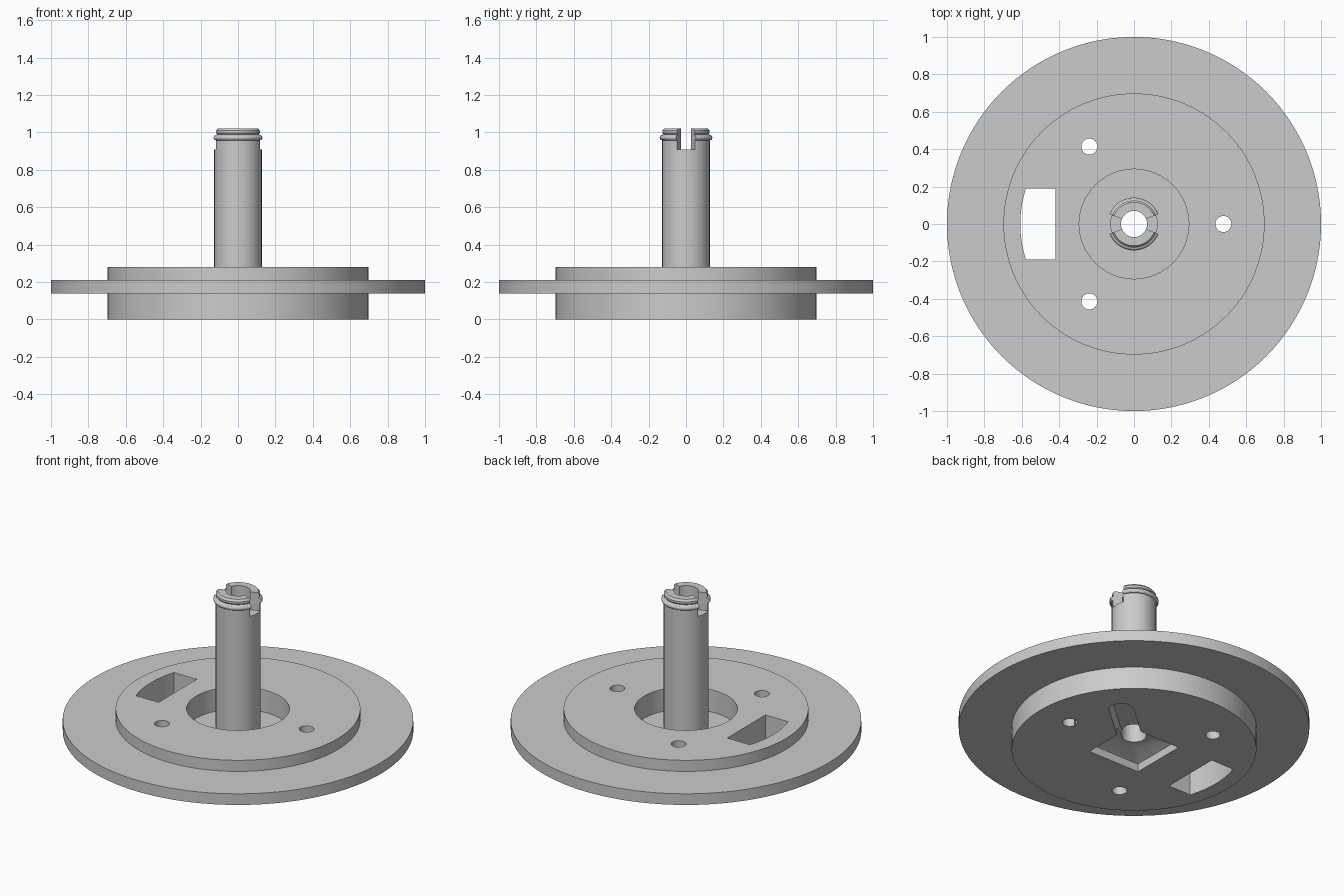
import bpy, bmesh
from math import sin, cos, pi, radians, sqrt

cube = bpy.data.objects.get("Cube")
if cube:
    bpy.data.objects.remove(cube, do_unlink=True)

grey = bpy.data.materials.new("plain grey")
grey.use_nodes = True
colour = (0.6, 0.6, 0.6, 1)
grey.diffuse_color = colour
grey.node_tree.nodes["Principled BSDF"].inputs["Base Color"].default_value = colour


def arc(radius, start, end, steps, cx=0, cy=0):
    angles = [radians(start + (end - start) * i / steps) for i in range(steps + 1)]
    return [(cx + radius * cos(a), cy + radius * sin(a)) for a in angles]


def circle(radius, n=128, cx=0, cy=0):
    return arc(radius, 0, 360, n, cx, cy)[:-1]


def square(half):
    return [(half, -half), (half, half), (-half, half), (-half, -half)]


def loft(name, sections, closed=False):
    """Join stacked (outline, height) sections; cap the ends unless closed."""
    bm = bmesh.new()
    rings = [[bm.verts.new((x, y, z)) for x, y in pts] for pts, z in sections]
    pairs = list(zip(rings, rings[1:]))
    if closed:
        pairs.append((rings[-1], rings[0]))
    else:
        bm.faces.new(rings[0])
        bm.faces.new(rings[-1])
    for low, high in pairs:
        n = len(low)
        for i in range(n):
            j = (i + 1) % n
            bm.faces.new((low[i], low[j], high[j], high[i]))
    bmesh.ops.recalc_face_normals(bm, faces=bm.faces)
    mesh = bpy.data.meshes.new(name)
    bm.to_mesh(mesh)
    bm.free()
    mesh.materials.append(grey)
    ob = bpy.data.objects.new(name, mesh)
    bpy.context.collection.objects.link(ob)
    return ob


def turned(name, profile, n=128):
    return loft(name, [(circle(r, n), z) for r, z in profile], closed=True)


def cut(target, outline, bottom, top):
    carve(target, loft("cutter", [(outline, bottom), (outline, top)]))


def carve(target, cutter):
    cutter.hide_render = True
    mod = target.modifiers.new("cut", 'BOOLEAN')
    mod.operation = 'DIFFERENCE'
    mod.solver = 'EXACT'
    mod.object = cutter
    select(target)
    bpy.ops.object.modifier_apply(modifier=mod.name)
    bpy.data.objects.remove(cutter, do_unlink=True)


def select(ob):
    bpy.ops.object.select_all(action='DESELECT')
    ob.select_set(True)
    bpy.context.view_layer.objects.active = ob


BORE = 0.07
FLOOR = 0.14

# Flanged hub with a round recess on top
hub = turned("flanged_hub", [
    (BORE, 0), (0.698, 0), (0.698, 0.14), (1, 0.14), (1, 0.21),
    (0.698, 0.21), (0.698, 0.28), (0.293, 0.28), (0.293, FLOOR), (BORE, FLOOR)])

# Three screw holes
for angle in (0, 120, 240):
    a = radians(angle)
    cut(hub, circle(0.043, 32, 0.478 * cos(a), 0.478 * sin(a)), -0.1, 0.4)

# Window with a curved outer edge
half, outer = 0.19, 0.608
edge = -sqrt(outer ** 2 - half ** 2)
swing = 18.2
window = [(-0.42, half)] + arc(outer, 180 - swing, 180 + swing, 16) + [(-0.42, -half)]
cut(hub, window, -0.1, 0.4)

# Square pocket underneath with sloping inner sides
carve(hub, loft("pocket_cutter", [
    (square(0.18), -0.1), (square(0.18), 0.05), (square(0.09), 0.09)]))

# Round-ended groove running outward from the pocket
turn = 41
start = arc(BORE, turn + 90, turn - 90, 1)
end = arc(BORE, turn - 90, turn + 90, 16,
          0.46 * cos(radians(turn)), 0.46 * sin(radians(turn)))
cut(hub, start + end, -0.1, 0.125)

# Hollow shaft with a snap ring near the top
ring = [(0.127 + 0.014 * sin(t * pi / 6), 0.972 - 0.014 * cos(t * pi / 6))
        for t in range(7)]
shaft = turned("shaft", [(BORE, FLOOR), (0.127, FLOOR)] + ring + [
    (0.121, 0.99), (0.126, 0.997), (0.126, 1.01), (0.116, 1.022), (BORE, 1.022)], 64)

# Wedge slots splitting the shaft tip
for side in (0, 180):
    cut(shaft, [(0, 0)] + arc(0.3, side - 22, side + 22, 1), 0.91, 1.2)

for ob in (hub, shaft):
    select(ob)
    bpy.ops.object.shade_smooth_by_angle(angle=radians(30))
